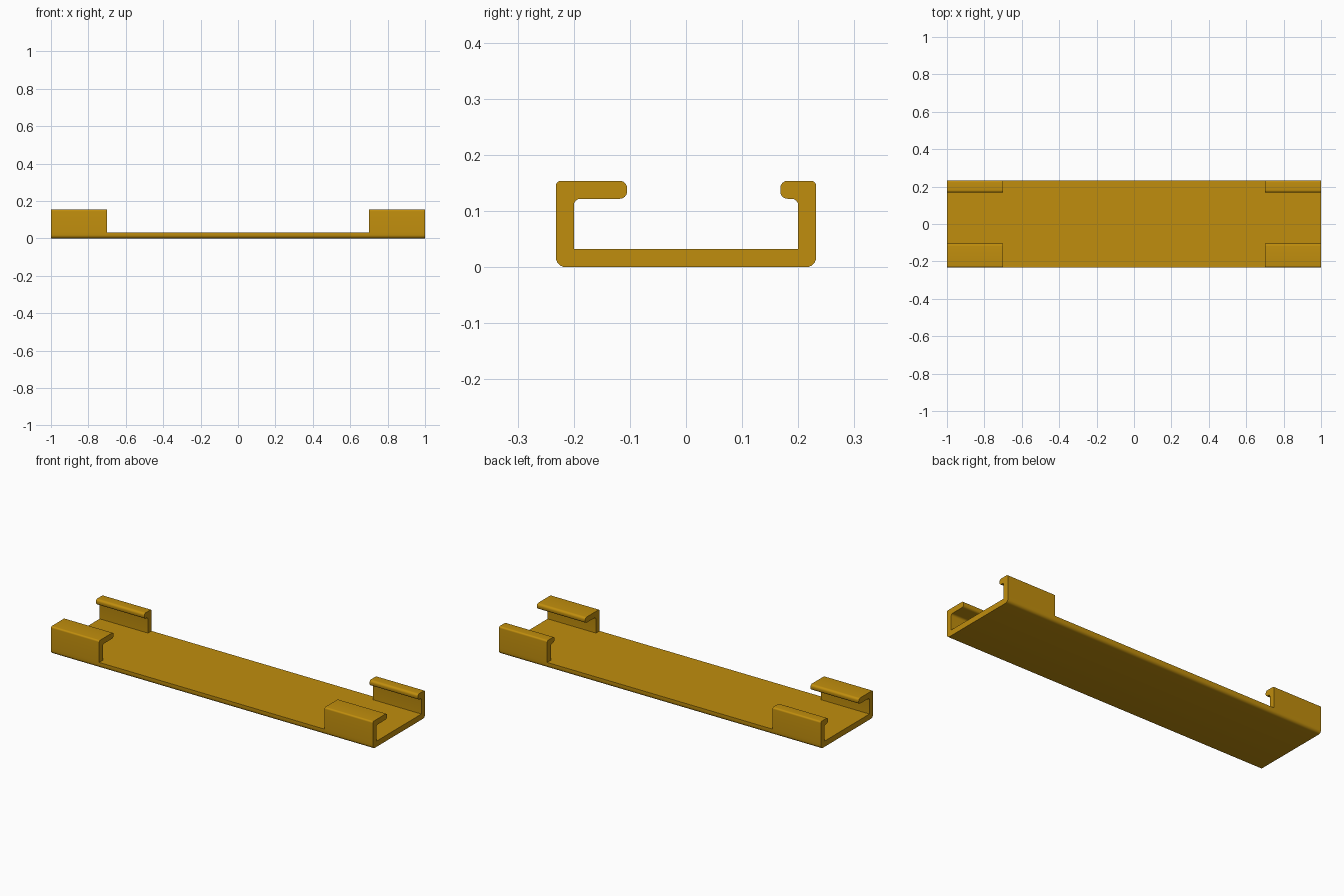
import bpy, bmesh, math
from mathutils import Vector

if "Cube" in bpy.data.objects:
    bpy.data.objects.remove(bpy.data.objects["Cube"])

HALF_W, FLOOR, TOP, WALL = 0.232, 0.032, 0.154, 0.032
CLIP_X = 0.70

ochre = bpy.data.materials.new("ochre_yellow")
ochre.diffuse_color = (0.53, 0.27, 0.004, 1)
ochre.use_nodes = True
ochre.node_tree.nodes["Principled BSDF"].inputs["Base Color"].default_value = ochre.diffuse_color


def rounded(corners, steps=6):
    """Turn (y, z, radius) right-angle corners into a profile with arcs."""
    pts = []
    for i, (y, z, r) in enumerate(corners):
        c = Vector((y, z))
        if r == 0:
            pts.append(c)
            continue
        a = (Vector(corners[i - 1][:2]) - c).normalized()
        b = (Vector(corners[(i + 1) % len(corners)][:2]) - c).normalized()
        centre = c + (a + b) * r
        for k in range(steps + 1):
            t = math.pi / 2 * k / steps
            pts.append(centre - b * r * math.cos(t) - a * r * math.sin(t))
    return pts


def extrude(name, profile, x0, x1):
    """Sweep a y-z profile along x into a closed solid."""
    bm = bmesh.new()
    face = bm.faces.new([bm.verts.new((x0, p.x, p.y)) for p in profile])
    ext = bmesh.ops.extrude_face_region(bm, geom=[face], use_keep_orig=True)
    moved = [v for v in ext["geom"] if isinstance(v, bmesh.types.BMVert)]
    bmesh.ops.translate(bm, verts=moved, vec=(x1 - x0, 0, 0))
    bmesh.ops.recalc_face_normals(bm, faces=bm.faces)
    mesh = bpy.data.meshes.new(name)
    bm.to_mesh(mesh)
    bm.free()
    mesh.materials.append(ochre)
    obj = bpy.data.objects.new(name, mesh)
    bpy.context.collection.objects.link(obj)
    bpy.ops.object.select_all(action='DESELECT')
    obj.select_set(True)
    bpy.context.view_layer.objects.active = obj
    bpy.ops.object.shade_smooth_by_angle(angle=math.radians(30))


def hook(side, lip_y):
    """Upright wall with an inward lip, rounded at the bends and tip."""
    outer, inner = side * HALF_W, side * (HALF_W - WALL)
    return rounded([
        (outer, FLOOR, 0), (outer, TOP, 0.009),
        (lip_y, TOP, 0.013), (lip_y, TOP - WALL, 0.013),
        (inner, TOP - WALL, 0.012), (inner, FLOOR, 0)])


# Base plate with rounded lower edges
extrude("base_plate", rounded([
    (-HALF_W, FLOOR, 0), (-HALF_W, 0, 0.018),
    (HALF_W, 0, 0.018), (HALF_W, FLOOR, 0)]), -1, 1)

# Hooked clips at the four corners: long lips in front, short lips behind
for end, x0, x1 in (("left", -1, -CLIP_X), ("right", CLIP_X, 1)):
    extrude(f"front_{end}_clip", hook(-1, -0.105), x0, x1)
    extrude(f"back_{end}_clip", hook(1, 0.168), x0, x1)
